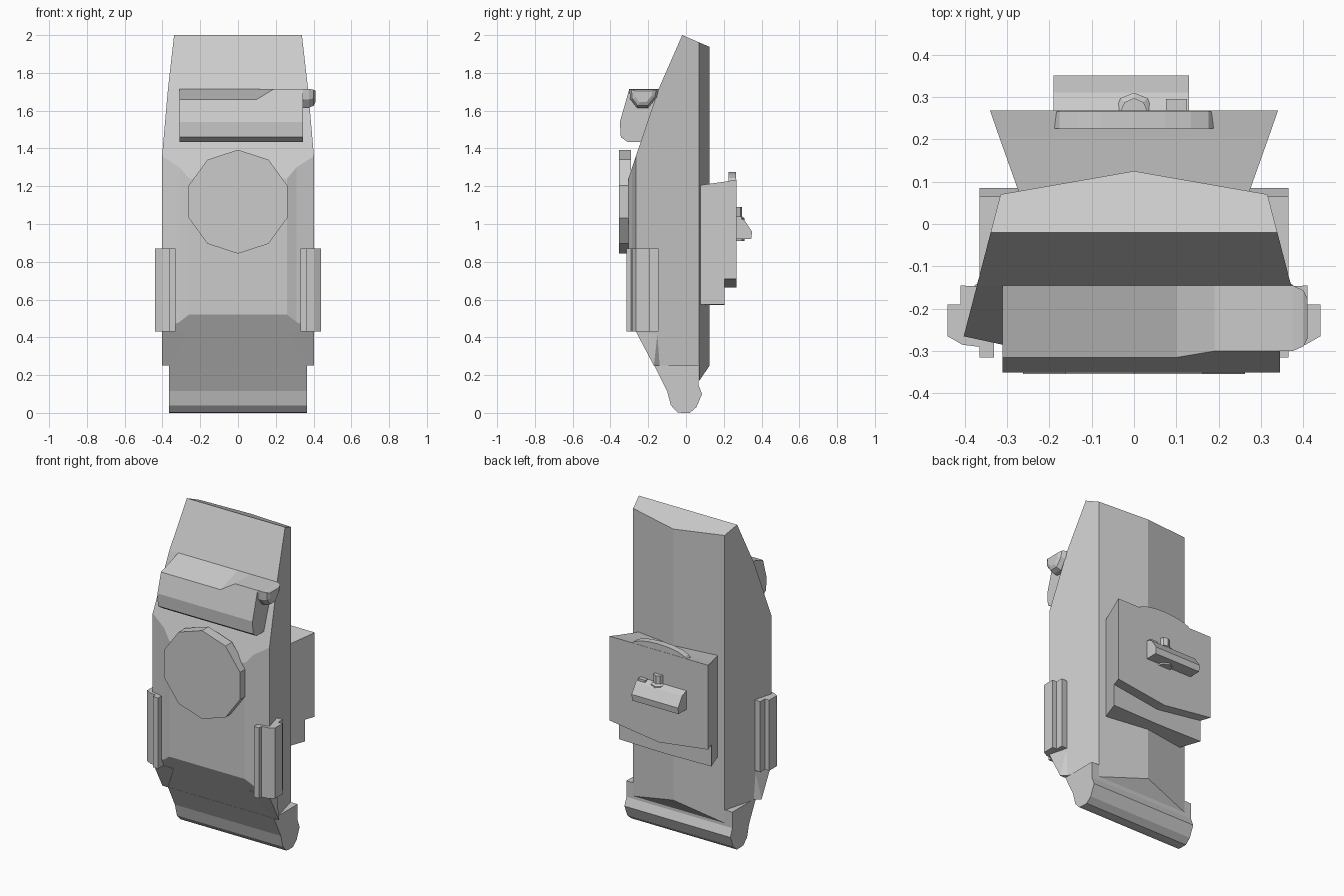
import bpy, bmesh, math
from mathutils import Vector

if "Cube" in bpy.data.objects:
    bpy.data.objects.remove(bpy.data.objects["Cube"])


def finish(name, bm):
    bmesh.ops.recalc_face_normals(bm, faces=bm.faces[:])
    me = bpy.data.meshes.new(name)
    bm.to_mesh(me)
    bm.free()
    ob = bpy.data.objects.new(name, me)
    bpy.context.collection.objects.link(ob)
    return ob


def loft(name, rings):
    """Closed solid through rings with equal point counts."""
    bm = bmesh.new()
    vs = [[bm.verts.new(p) for p in r] for r in rings]
    n = len(rings[0])
    for a, b in zip(vs, vs[1:]):
        for i in range(n):
            j = (i + 1) % n
            bm.faces.new((a[i], a[j], b[j], b[i]))
    bm.faces.new(vs[0])
    bm.faces.new(vs[-1])
    return finish(name, bm)


def prism(name, pts, axis, lo, hi):
    """Extrude a 2D profile along the given axis."""
    def at(p, t):
        q = list(p)
        q.insert("xyz".index(axis), t)
        return q
    return loft(name, [[at(p, t) for p in pts] for t in (lo, hi)])


def hull(name, pts):
    bm = bmesh.new()
    for p in pts:
        bm.verts.new(p)
    bmesh.ops.convex_hull(bm, input=bm.verts[:])
    return finish(name, bm)


def cut(ob, co, no):
    """Slice away the side the normal points to and cap the opening."""
    bm = bmesh.new()
    bm.from_mesh(ob.data)
    bmesh.ops.bisect_plane(bm, geom=bm.verts[:] + bm.edges[:] + bm.faces[:], dist=1e-5,
                           plane_co=co, plane_no=Vector(no).normalized(), clear_outer=True)
    bmesh.ops.holes_fill(bm, edges=[e for e in bm.edges if e.is_boundary])
    bmesh.ops.recalc_face_normals(bm, faces=bm.faces[:])
    bm.to_mesh(ob.data)
    bm.free()


# Main body: tapered column trimmed by sloping planes
half = [(0.315, 0.07), (0.402, -0.265), (0.31, -0.285), (0.26, -0.305)]
section = [(0, 0.125)] + half + [(-x, y) for x, y in reversed(half)]
body = prism("main_body", section, "z", 0.25, 2.1)
cut(body, (0, -0.02, 2.0), (0, 0.06, 0.14))
cut(body, (0, -0.145, 1.715), (0, -0.285, 0.125))
cut(body, (0, -0.145, 1.715), (0, -0.385, 0.13))
cut(body, (0, -0.305, 0.52), (0, -0.40, -0.205))

# Wedge under the back ridge
hull("back_wedge", [(0, 0.125, 0.25)] + [(s * 0.315, 0.07, z) for s in (-1, 1) for z in (0.17, 0.25)])

# Rounded foot
foot = [(-0.168, 0.25), (-0.10, 0.115), (-0.08, 0.04), (-0.045, 0.003), (-0.02, 0), (0.02, 0),
        (0.055, 0.03), (0.085, 0.10), (0.065, 0.15), (0.065, 0.25)]
prism("foot", foot, "x", -0.365, 0.365)

# Lower cheeks and stepped side clips
clip = [(0.33, -0.15), (0.41, -0.145), (0.41, -0.19), (0.44, -0.19), (0.44, -0.265),
        (0.405, -0.285), (0.365, -0.29), (0.365, -0.315), (0.33, -0.315)]
for side, s in (("left", -1), ("right", 1)):
    hull(side + "_cheek", [(s * x, y, z) for x, y, z in
         [(0.26, -0.262, 0.43), (0.402, -0.265, 0.43), (0.402, -0.17, 0.25),
          (0.365, -0.17, 0.25), (0.37, -0.15, 0.43), (0.37, -0.14, 0.25)]])
    prism(side + "_clip", [(s * x, y) for x, y in clip], "z", 0.43, 0.87)

# Ten-sided front disk
prism("front_disk", [(0.275 * math.sin(i * math.pi / 5), 1.118 + 0.275 * math.cos(i * math.pi / 5))
                     for i in range(10)], "y", -0.354, -0.29)

# Upper rail, stepping up towards the right
lower = [(-0.35, 1.54), (-0.345, 1.46), (-0.31, 1.435), (-0.2, 1.435)]
low = [(-0.145, 1.715), (-0.315, 1.66)] + lower
high = [(-0.145, 1.715), (-0.30, 1.715)] + lower
loft("upper_rail", [[(x, y, z) for y, z in r] for x, r in
                    ((-0.31, low), (0.10, low), (0.19, high), (0.345, high))])

# Half-round knob on the rail's right end
knob = [(-0.145, 1.715), (-0.30, 1.715), (-0.295, 1.66), (-0.26, 1.615), (-0.20, 1.615), (-0.155, 1.67)]
loft("rail_knob", [[(x, -0.225 + (y + 0.225) * k, 1.69 + (z - 1.69) * k) for y, z in knob]
                   for x, k in ((0.32, 1), (0.375, 1), (0.40, 0.85), (0.41, 0.6))])

# Back pack, widening rearwards, with a V-shaped lower edge
def pack(name, y0, y1, w0, w1, top0, top1, side, mid):
    loft(name, [[(-w, y, t), (w, y, t), (w, y, side), (0, y, mid), (-w, y, side)]
                for y, w, t in ((y0, w0, top0), (y1, w1, top1))])

pack("back_pack_base", 0.07, 0.205, 0.27, 0.318, 1.205, 1.224, 0.575, 0.57)
pack("back_pack_cover", 0.205, 0.268, 0.318, 0.34, 1.224, 1.235, 0.71, 0.665)

# Arched bump on the pack
arc = [(0.19 * math.cos(i * math.pi / 8), 1.225 + 0.05 * math.sin(i * math.pi / 8)) for i in range(9)]
prism("pack_bump", arc, "y", 0.225, 0.266)

# Cross handle, hub and peg on the back
prism("handle_bar", [(0.26, 0.92), (0.345, 0.92), (0.35, 0.96), (0.31, 1.02), (0.26, 1.04)],
      "x", -0.19, 0.13)
ring = [(math.cos(i * math.pi / 4), math.sin(i * math.pi / 4)) for i in range(8)]
loft("handle_hub", [[(r * x, 0.265 + r * y, z) for x, y in ring]
                    for r, z in ((0.045, 0.91), (0.045, 1.03), (0.032, 1.04), (0.032, 1.09))])
prism("handle_peg", [(0.075, 0.26), (0.125, 0.26), (0.125, 0.295), (0.075, 0.295)], "z", 1.0, 1.04)
